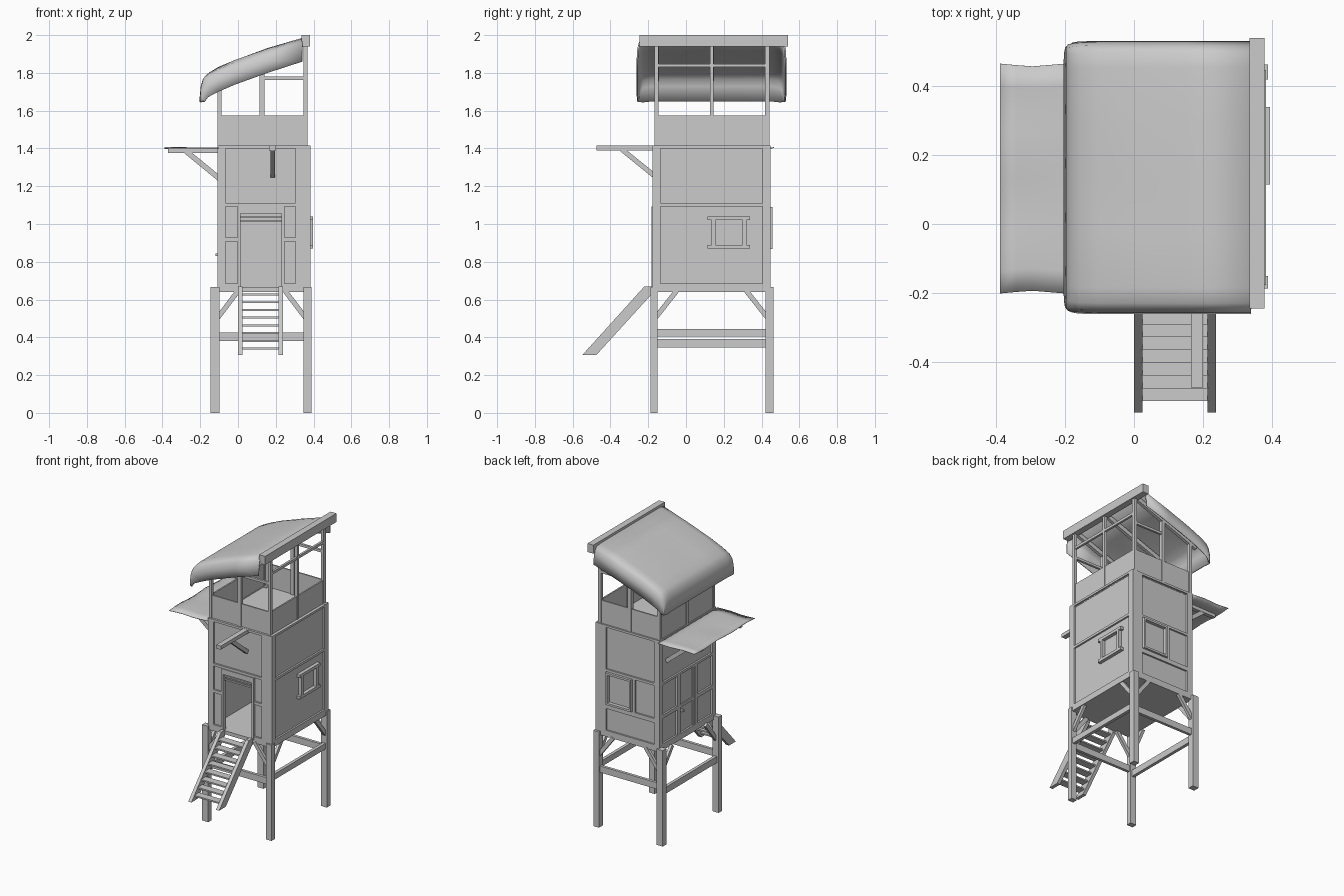
import bpy, bmesh
from math import radians, sin
from mathutils import Vector, Matrix

cube = bpy.data.objects.get("Cube")
if cube:
    bpy.data.objects.remove(cube, do_unlink=True)

GREY = (0.6, 0.6, 0.6, 1)
mat = bpy.data.materials.new("plain grey")
mat.use_nodes = True
mat.diffuse_color = GREY
mat.node_tree.nodes["Principled BSDF"].inputs["Base Color"].default_value = GREY

# Body and post limits
X0, X1, Y0, Y1 = -0.108, 0.384, -0.177, 0.447
FLOOR, DECK = 0.64, 1.416


def finish(name, bm):
    bmesh.ops.recalc_face_normals(bm, faces=bm.faces)
    mesh = bpy.data.meshes.new(name)
    bm.to_mesh(mesh)
    bm.free()
    mesh.materials.append(mat)
    obj = bpy.data.objects.new(name, mesh)
    bpy.context.collection.objects.link(obj)
    return obj


def box(bm, x0, x1, y0, y1, z0, z1):
    size = Matrix.Diagonal((abs(x1 - x0), abs(y1 - y0), abs(z1 - z0), 1))
    mid = Matrix.Translation(((x0 + x1) / 2, (y0 + y1) / 2, (z0 + z1) / 2))
    bmesh.ops.create_cube(bm, size=1, matrix=mid @ size)


def beam(bm, a, b, w, h):
    a, b = Vector(a), Vector(b)
    d = b - a
    turn = d.to_track_quat('Y', 'Z').to_matrix().to_4x4()
    size = Matrix.Diagonal((w, d.length, h, 1))
    bmesh.ops.create_cube(bm, size=1, matrix=Matrix.Translation((a + b) / 2) @ turn @ size)


def boxes(name, items):
    bm = bmesh.new()
    for i in items:
        box(bm, *i)
    return finish(name, bm)


def beams(name, items):
    bm = bmesh.new()
    for i in items:
        beam(bm, *i)
    return finish(name, bm)


def on_wall(side, u0, u1, z0, z1, d0, d1):
    """Box bounds on a wall: u runs along it, d is depth inward."""
    if side == "front":
        return (u0, u1, Y0 + d0, Y0 + d1, z0, z1)
    if side == "back":
        return (u0, u1, Y1 - d0, Y1 - d1, z0, z1)
    if side == "right":
        return (X1 - d0, X1 - d1, u0, u1, z0, z1)
    return (X0 + d0, X0 + d1, u0, u1, z0, z1)


# Legs, rails and braces under the cabin
LX, LY = ((-0.145, -0.098), (0.347, 0.39)), ((-0.188, -0.151), (0.42, 0.463))
boxes("legs", [(*x, *y, 0, 0.667) for x in LX for y in LY])
boxes("leg_rails", [(-0.1, 0.35, y - 0.01, y + 0.01, 0.38, 0.425) for y in (-0.17, 0.44)]
      + [(0.358, 0.38, -0.16, 0.43, 0.405, 0.445), (-0.132, -0.11, -0.16, 0.43, 0.345, 0.39)])
knees = []
for y in (-0.17, 0.44):
    knees += [((-0.11, y, 0.5), (0.0, y, 0.645), 0.02, 0.026),
              ((0.36, y, 0.5), (0.25, y, 0.645), 0.02, 0.026)]
for x in (-0.115, 0.368):
    knees += [((x, -0.165, 0.5), (x, -0.05, 0.645), 0.02, 0.026),
              ((x, 0.435, 0.5), (x, 0.32, 0.645), 0.02, 0.026)]
beams("leg_braces", knees)

# Cabin floors and corner posts
boxes("floors", [(X0, X1, Y0, Y1, FLOOR, 0.665), (X0 + .01, X1 - .01, Y0 + .01, Y1 - .01, 1.395, 1.412)])
boxes("corner_posts", [(x, x + s * 0.042, y, y + t * 0.042, FLOOR, DECK)
                       for x, s in ((X0, 1), (X1, -1)) for y, t in ((Y0, 1), (Y1, -1))])

# Wall panels, recessed behind the timber frame
DOOR = (0.013, 0.23)
spans = {"front": (X0, X1), "back": (X0, X1), "right": (Y0, Y1), "left": (Y0, Y1)}
for side, (a, b) in spans.items():
    a, b = a + 0.014, b - 0.014
    if side == "front":
        parts = [(a, DOOR[0], FLOOR, 1.4), (DOOR[1], b, FLOOR, 1.4), (DOOR[0], DOOR[1], 1.056, 1.4)]
    else:
        parts = [(a, b, FLOOR, 1.4)]
    boxes(side + "_wall_panels", [on_wall(side, *p, 0.012, 0.024) for p in parts])

# Timber frame bars: along-wall range, height range
frames = {s: [(a, b, FLOOR + .001, 0.684), (a, b, 1.093, 1.11), (a, b, 1.4, DECK - .001)]
          for s, (a, b) in spans.items()}
frames["front"] = [(X0, DOOR[0], FLOOR, 0.684), (DOOR[1], X1, FLOOR, 0.684), (X0, X1, 1.093, 1.11),
                   (X0, X1, 1.4, DECK), (X0, -0.066, 0.65, 1.41), (0.304, X1, 0.65, 1.41),
                   (X0, -0.003, 0.907, 0.928), (0.246, X1, 0.907, 0.928)]
frames["back"] += [(0.304, X1, 0.65, 1.41), (X0, 0.31, 0.835, 0.865), (0.08, 0.1, 0.865, 1.093)]
frames["left"] += [(0.225, 0.25, 0.684, 1.093), (0.03, 0.055, 0.684, 1.093),
                   (0.25, 0.41, 0.86, 0.885), (-0.14, 0.03, 0.86, 0.885)]
for side, bars in frames.items():
    boxes(side + "_wall_frame", [on_wall(side, *p, 0, 0.02) for p in bars])


def window(name, side, u0, u1, z0, z1, lip, w=0.02):
    boxes(name, [on_wall(side, *p, -0.012, 0.014) for p in (
        (u0 - lip, u1 + lip, z1 - w, z1), (u0 - lip, u1 + lip, z0, z0 + w),
        (u0, u0 + w, z0 + w, z1 - w), (u1 - w, u1, z0 + w, z1 - w))])


window("right_window_frame", "right", 0.135, 0.32, 0.87, 1.04, 0.02)
window("back_window_frame", "back", 0.105, 0.3, 0.867, 1.09, 0, 0.014)

# Front doorway and left door
boxes("doorway_frame", [on_wall("front", *p, -0.005, 0.024) for p in (
    (-0.003, DOOR[0], 0.66, 1.093), (DOOR[1], 0.246, 0.66, 1.093), (DOOR[0], DOOR[1], 1.056, 1.093))]
    + [on_wall("front", DOOR[0], DOOR[1], z, z + 0.01, 0.01, 0.022) for z in (1.01, 1.032)])
boxes("left_door", [on_wall("left", *p, 0.004, 0.014) for p in (
    (0.055, 0.07, 0.684, 1.093), (0.21, 0.225, 0.684, 1.093), (0.07, 0.21, 0.86, 0.88))]
    + [on_wall("left", 0.19, 0.205, 0.83, 0.845, -0.012, 0.014)])

# Stair with two strings and thin treads
profile = [(-0.548, 0.307), (-0.474, 0.307), (-0.18, 0.63), (-0.18, 0.67), (-0.22, 0.67)]
bm = bmesh.new()
for x in (0.0, 0.214):
    face = bm.faces.new([bm.verts.new((x, y, z)) for y, z in profile])
    out = bmesh.ops.extrude_face_region(bm, geom=[face])
    bmesh.ops.translate(bm, vec=(0.024, 0, 0),
                        verts=[v for v in out["geom"] if isinstance(v, bmesh.types.BMVert)])
    bm.faces.new([v for v in face.verts]) if not face.is_valid else None
finish("stair_strings", bm)
treads = []
for i in range(8):
    z = 0.335 + i * 0.041
    y = -0.485 + i * 0.0372
    treads.append((0.02, 0.218, y - 0.03, y + 0.022, z, z + 0.01))
boxes("stair_treads", treads)

# Front hoist beam with its brace
boxes("hoist_beam", [(0.165, 0.2, -0.475, Y0 + 0.02, 1.39, 1.415)])
beams("hoist_brace", [((0.183, -0.34, 1.395), (0.183, Y0 + 0.01, 1.255), 0.024, 0.026)])

# Side awning on two brackets
boxes("awning_arms", [(-0.37, X0 + 0.02, y - 0.013, y + 0.013, 1.377, 1.4) for y in (-0.08, 0.35)])
beams("awning_braces", [((-0.275, y, 1.385), (X0 + 0.01, y, 1.24), 0.022, 0.028) for y in (-0.08, 0.35)])
bm = bmesh.new()
bmesh.ops.create_grid(bm, x_segments=6, y_segments=10, size=0.5)
for v in bm.verts:
    u, w = v.co.x, v.co.y
    v.co = (-0.247 + u * 0.285, 0.132 + w * (0.66 + 0.008 * sin(u * 9)), 1.404 + 0.004 * sin(w * 14) * (0.5 - u))
awning = finish("awning_sheet", bm)
awning.modifiers.new("thickness", 'SOLIDIFY').thickness = 0.003


# Lookout deck: posts, parapet and rails
def roof_z(x):
    return 1.985 - (0.345 - x) * 0.37


posts = []
PX, PY = ((X0, -0.087), (0.114, 0.14), (0.347, 0.368)), ((-0.167, -0.146), (0.128, 0.146), (0.417, 0.442))
for i, x in enumerate(PX):
    for j, y in enumerate(PY):
        if (i, j) != (1, 1):
            posts.append((*x, *y, 1.4, roof_z(x[0]) - 0.04))
boxes("lookout_posts", posts)
boxes("parapet", [(-0.09, 0.35, y, y + 0.01, 1.41, 1.574) for y in (-0.162, 0.426)]
      + [(x, x + 0.01, -0.15, 0.42, 1.41, 1.574) for x in (-0.103, 0.353)])
boxes("lookout_rails", [(0.13, 0.355, y - 0.008, y + 0.008, 1.763, 1.78) for y in (-0.156, 0.43)]
      + [(0.35, 0.365, -0.15, 0.42, 1.83, 1.848)])

# Roof timbers
beams("rafters", [((-0.15, y, roof_z(-0.15) - 0.03), (0.35, y, roof_z(0.35) - 0.03), 0.022, 0.03)
                  for y in (-0.155, 0.138, 0.43)])
boxes("roof_ridge_board", [(0.335, 0.38, -0.245, 0.54, 1.94, 2.0)])

# Draped canopy: slope profile swept across the width, hanging at three edges
slope = [(0.34, 1.985), (0.155, 1.925), (-0.02, 1.862), (-0.105, 1.825), (-0.16, 1.797),
         (-0.185, 1.77), (-0.197, 1.73), (-0.205, 1.65)]
half = [(0.397, 0.125), (0.393, 0.06), (0.384, 0.022), (0.365, 0.006), (0.32, 0), (0.16, 0)]
across = [(-h, d) for h, d in half] + [(0, 0)] + [(h, d) for h, d in reversed(half)]
bm = bmesh.new()
rows = []
for x, z in slope:
    row = []
    for h, d in across:
        sag = 0.006 * sin(h * 16 + x * 9) if abs(h) < 0.36 and -0.15 < x < 0.3 else 0
        px = max(x, -0.205 + 0.2 * d)
        py = 0.135 + h * (1 if x > -0.15 else 1 - 0.35 * (-0.15 - x))
        row.append(bm.verts.new((px, py, max(z - d, 1.645) + sag)))
    rows.append(row)
for r, s in zip(rows, rows[1:]):
    for i in range(len(r) - 1):
        bm.faces.new((r[i], r[i + 1], s[i + 1], s[i]))
bmesh.ops.remove_doubles(bm, verts=bm.verts, dist=0.0005)
canopy = finish("roof_canopy", bm)
canopy.modifiers.new("thickness", 'SOLIDIFY').thickness = 0.008

# Smooth the cloth parts
for obj in bpy.context.selected_objects:
    obj.select_set(False)
for obj in (canopy, awning):
    obj.select_set(True)
    bpy.context.view_layer.objects.active = obj
bpy.ops.object.shade_smooth_by_angle(angle=radians(40))
